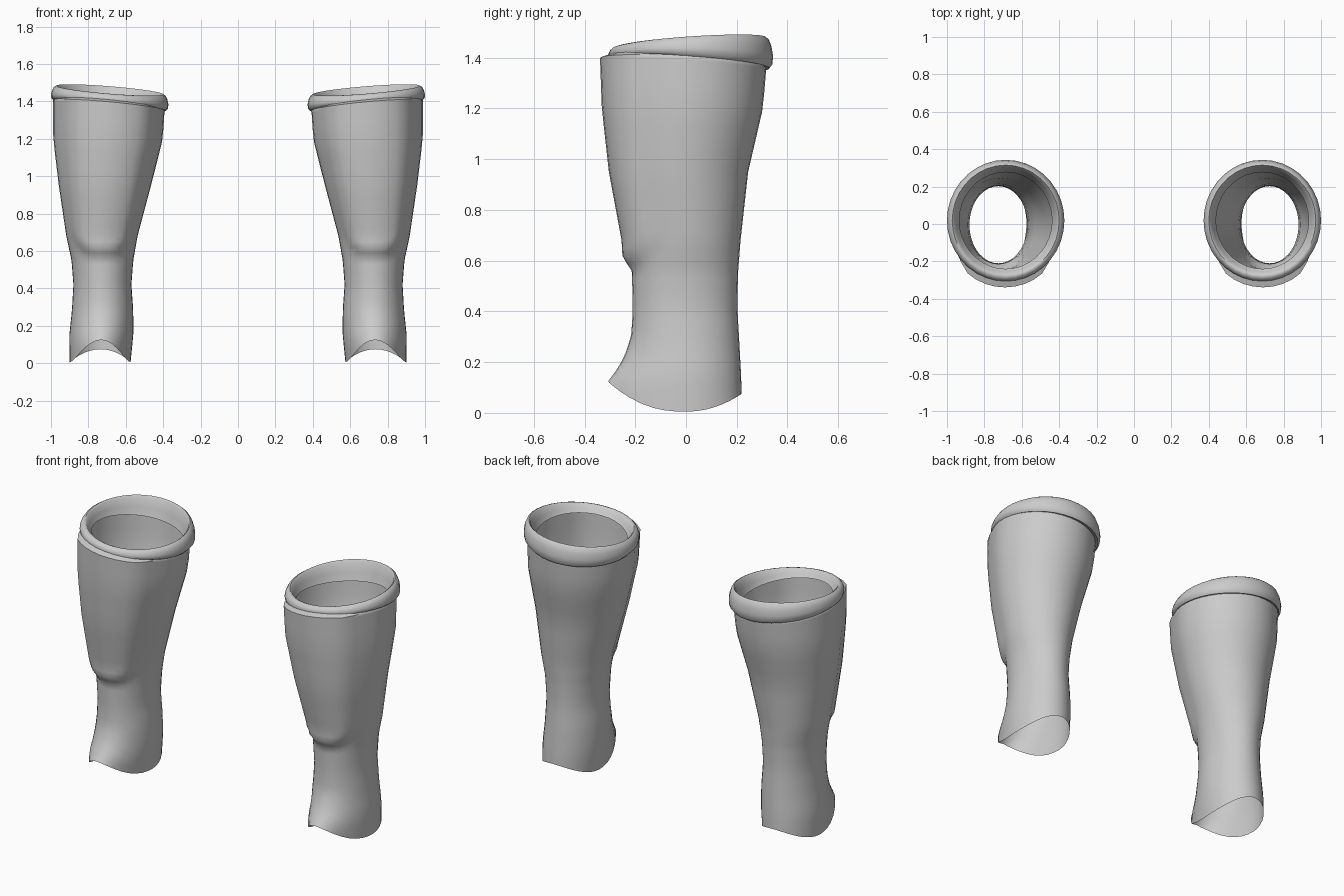
import bpy, bmesh, math

if "Cube" in bpy.data.objects:
    bpy.data.objects.remove(bpy.data.objects["Cube"])

SEG = 36
# z, inner x, outer x, front y (without plate or flare), back y
KEYS = [(0.00, .575, .900, -.215, .222), (0.15, .560, .902, -.215, .217),
        (0.28, .560, .888, -.213, .210), (0.42, .570, .880, -.210, .202),
        (0.55, .560, .890, -.213, .205), (0.68, .537, .918, -.220, .215),
        (0.95, .465, .958, -.270, .245), (1.20, .402, .988, -.298, .303),
        (1.40, .390, .988, -.305, .320)]
FLARE = [(.12, .095), (.17, .058), (.22, .030), (.30, .004), (.38, 0)]
ROWS = [0, .05, .1, .15, .2, .25, .3, .36, .42, .48, .53, .56, .59, .62, .65,
        .68, .72, .8, .88, .95, 1.03, 1.12, 1.2, 1.28, 1.34, 1.365, 1.378]


def sample(table, z):
    """Linear interpolation in a table whose first column is z."""
    if z <= table[0][0]:
        return table[0][1:]
    for a, b in zip(table, table[1:]):
        if z <= b[0]:
            t = (z - a[0]) / (b[0] - a[0])
            return tuple(p + (q - p) * t for p, q in zip(a[1:], b[1:]))
    return table[-1][1:]


def smooth(a, b, v):
    t = min(1, max(0, (v - a) / (b - a)))
    return t * t * (3 - 2 * t)


def cuff_bottom(c, s):
    return 1.378 + .028 * c - .020 * s


def cuff_top(c, s):
    return 1.461 + .023 * c + .020 * s


def ring_point(dims, c, s, inset=0):
    x0, x1, y0, y1 = dims
    return ((x0 + x1) / 2 + ((x1 - x0) / 2 - inset) * c,
            (y0 + y1) / 2 + ((y1 - y0) / 2 - inset) * s)


def shaft_point(zrow, c, s):
    front = max(0, -s)
    hem = .12 * front ** 3 + .07 * max(0, s) ** 2 + .005
    z = zrow + hem * max(0, 1 - zrow / .45)
    z += (cuff_bottom(c, s) - 1.378) * smooth(.9, 1.378, zrow)
    x, y = ring_point(sample(KEYS, z), c, s)
    y -= sample(FLARE, z)[0] * front ** 2
    # raised shin plate with a rounded lower end
    edge = .555 + .12 * (c / .85) ** 4
    plate = smooth(.50, .80, front) * smooth(edge, edge + .065, z)
    y -= .034 * plate
    x += .012 * c * plate
    return x, y, z


def loft(name, rings):
    """Skin closed rings and mirror them onto the other leg."""
    bm = bmesh.new()
    loops = [[bm.verts.new(p) for p in r] for r in rings]
    for a, b in zip(loops, loops[1:]):
        for i in range(SEG):
            j = (i + 1) % SEG
            bm.faces.new((a[i], a[j], b[j], b[i]))
    me = bpy.data.meshes.new(name)
    bm.to_mesh(me)
    bm.free()
    ob = bpy.data.objects.new(name, me)
    bpy.context.collection.objects.link(ob)
    ob.modifiers.new("other_leg", 'MIRROR')
    bpy.ops.object.select_all(action='DESELECT')
    ob.select_set(True)
    bpy.context.view_layer.objects.active = ob
    bpy.ops.object.shade_smooth_by_angle(angle=math.radians(50))
    return ob


ANGLES = [(math.cos(2 * math.pi * i / SEG), math.sin(2 * math.pi * i / SEG))
          for i in range(SEG)]

# leg shaft with shin plate, its top edge tucked in under the cuff
rings = [[shaft_point(z, c, s) for c, s in ANGLES] for z in ROWS]
rings.append([(*ring_point(KEYS[-1][1:], c, s, .02), cuff_bottom(c, s) + .018)
              for c, s in ANGLES])
loft("leg_shaft", rings)

# rolled top cuff: (inset, fraction of height)
PROFILE = [(.040, .10), (.014, .0), (.002, .14), (.0, .40), (.006, .70),
           (.016, .92), (.028, 1.0), (.038, .90), (.050, .45), (.066, .05)]
CUFF = (.372, 1.0, -.306, .343)
rings = []
for inset, f in PROFILE:
    ring = []
    for c, s in ANGLES:
        lo, hi = cuff_bottom(c, s), cuff_top(c, s)
        ring.append((*ring_point(CUFF, c, s, inset), lo + (hi - lo) * f))
    rings.append(ring)
loft("top_cuff", rings)
